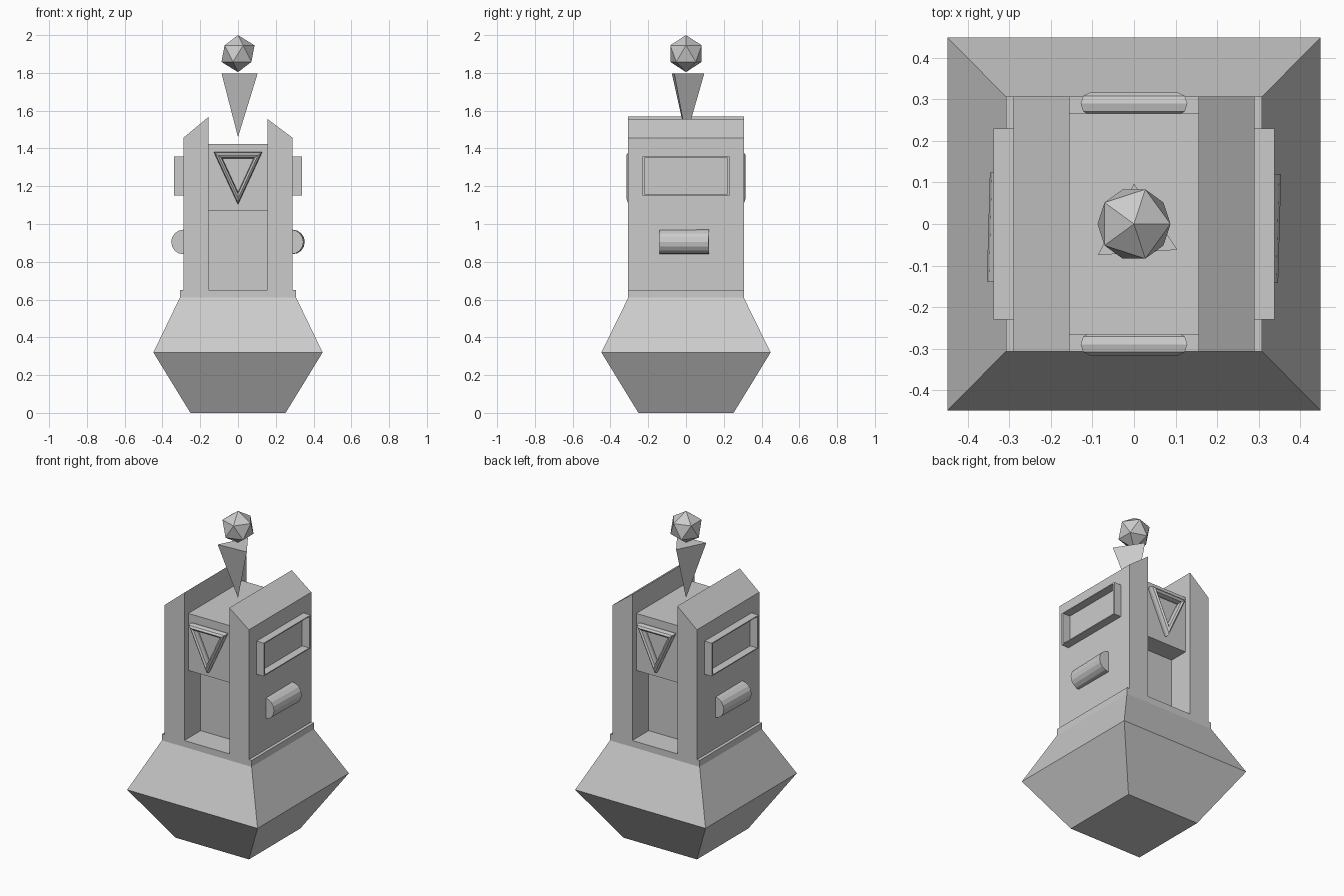
import bpy, bmesh, math
from mathutils import Vector, Matrix

if "Cube" in bpy.data.objects:
    bpy.data.objects.remove(bpy.data.objects["Cube"])


def finish(bm, name):
    bmesh.ops.recalc_face_normals(bm, faces=bm.faces)
    me = bpy.data.meshes.new(name)
    bm.to_mesh(me)
    bm.free()
    ob = bpy.data.objects.new(name, me)
    bpy.context.collection.objects.link(ob)
    return ob


def loft(name, rings, caps=True, closed=False):
    """Join equal-length vertex loops with faces."""
    bm = bmesh.new()
    loops = [[bm.verts.new(p) for p in r] for r in rings]
    n = len(loops[0])
    pairs = list(zip(loops, loops[1:]))
    if closed:
        pairs.append((loops[-1], loops[0]))
    for a, b in pairs:
        for i in range(n):
            j = (i + 1) % n
            bm.faces.new((a[i], a[j], b[j], b[i]))
    if caps and not closed:
        bm.faces.new(loops[0])
        bm.faces.new(loops[-1])
    return finish(bm, name)


def rect(hx, hy, z):
    return [(-hx, -hy, z), (hx, -hy, z), (hx, hy, z), (-hx, hy, z)]


# faceted base with a low plinth
loft("base", [rect(0.252, 0.252, 0), rect(0.448, 0.448, 0.32),
              rect(0.308, 0.306, 0.61), rect(0.308, 0.306, 0.65)])

# central tower: narrow core and overhanging upper block
loft("tower_core", [rect(0.157, 0.145, 0.64), rect(0.157, 0.145, 1.08)])
loft("tower_block", [rect(0.157, 0.266, 1.07), rect(0.157, 0.266, 1.424)])

for side, label, peak in ((1, "right", 1.557), (-1, "left", 1.568)):
    # side wall with a sloping top
    profile = [(0.155, 0.645), (0.289, 0.645), (0.289, 1.456), (0.155, peak)]
    loft(label + "_wall", [[(side * x, y, z) for x, z in profile]
                           for y in (-0.306, 0.306)])

    # thin rectangular window frame
    def frame_loop(x, hy, hz):
        return [(side * x, sy * hy, 1.254 + sz * hz)
                for sy, sz in ((-1, -1), (1, -1), (1, 1), (-1, 1))]
    loft(label + "_window_frame",
         [frame_loop(0.28, 0.23, 0.103), frame_loop(0.338, 0.23, 0.103),
          frame_loop(0.338, 0.217, 0.097), frame_loop(0.28, 0.217, 0.097)],
         closed=True)

    # half-sunk roll below the window, very slightly turned
    bm = bmesh.new()
    bmesh.ops.create_cone(bm, cap_ends=True, segments=16, radius1=0.065,
                          radius2=0.065, depth=0.262)
    roll = (Matrix.Translation((side * 0.285, -0.009, 0.905))
            @ Matrix.Rotation(math.radians(-1.6), 4, 'Z')
            @ Matrix.Rotation(math.pi / 2, 4, 'X'))
    bmesh.ops.transform(bm, matrix=roll, verts=bm.verts)
    finish(bm, label + "_roll")

# three-sided rings on the front and back
for side, label in ((-1, "front"), (1, "back")):
    rings = []
    for i in range(3):
        a = math.radians(-90 + 120 * i)
        ring = []
        for k in range(8):
            t = math.tau * k / 8
            r = 0.122 + 0.026 * math.cos(t)
            ring.append((r * math.cos(a), side * (0.289 + 0.027 * math.sin(t)),
                         1.288 + 1.25 * r * math.sin(a)))
        rings.append(ring)
    loft(label + "_triangle_ring", rings, closed=True)

# floating inverted spike
bm = bmesh.new()
tip = bm.verts.new((0, 0, 1.46))
top = [bm.verts.new(p) for p in ((0.0, 0.097, 1.797), (-0.087, -0.075, 1.797),
                                 (0.104, -0.062, 1.797))]
bm.faces.new(top)
for i in range(3):
    bm.faces.new((top[i], tip, top[(i + 1) % 3]))
finish(bm, "spike")

# faceted ball
bm = bmesh.new()
bmesh.ops.create_icosphere(bm, subdivisions=1, radius=0.098,
                           matrix=Matrix.Translation((0, 0, 1.902)))
finish(bm, "ball")
